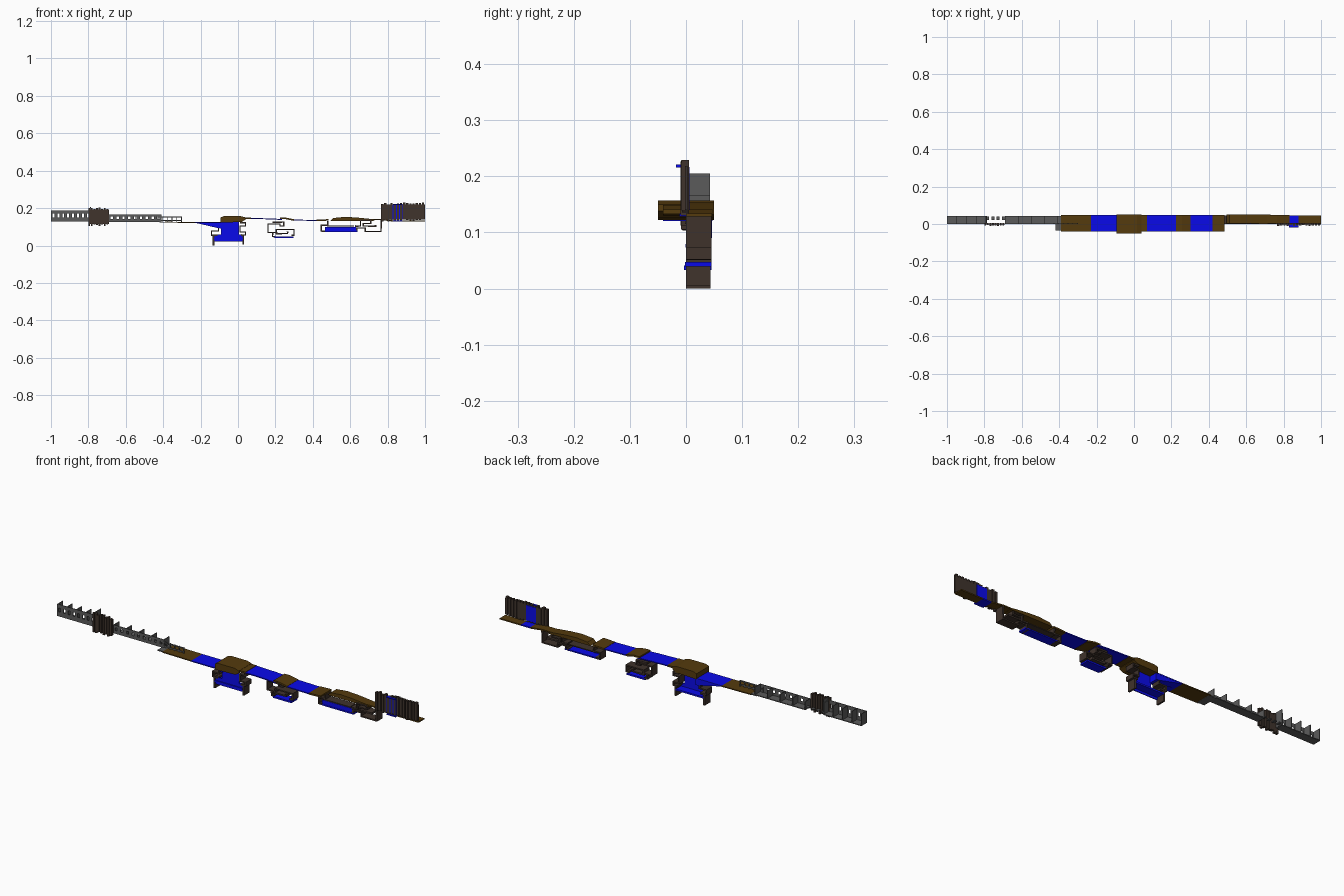
import bpy, bmesh, random

random.seed(4)


def material(name, r, g, b):
    m = bpy.data.materials.new(name)
    m.diffuse_color = (r, g, b, 1)
    return m


BROWN = material("brown_earth", 0.09, 0.043, 0.004)
DARK = material("dark_stone", 0.05, 0.033, 0.025)
BLUE = material("blue_tile", 0.003, 0.003, 0.82)
GREY = material("grey_metal", 0.105, 0.105, 0.105)


def finish(name, bm, mat):
    bmesh.ops.recalc_face_normals(bm, faces=bm.faces)
    me = bpy.data.meshes.new(name)
    bm.to_mesh(me)
    bm.free()
    me.materials.append(mat)
    ob = bpy.data.objects.new(name, me)
    bpy.context.collection.objects.link(ob)
    return ob


def boxes(name, mat, items):
    """One object from boxes given as (x0, x1, y0, y1, z0, z1)."""
    bm = bmesh.new()
    for x0, x1, y0, y1, z0, z1 in items:
        vs = bmesh.ops.create_cube(bm, size=1)["verts"]
        bmesh.ops.scale(bm, vec=(x1 - x0, y1 - y0, z1 - z0), verts=vs)
        bmesh.ops.translate(bm, vec=((x0 + x1) / 2, (y0 + y1) / 2, (z0 + z1) / 2), verts=vs)
    return finish(name, bm, mat)


def prism(name, mat, profile, y0, y1):
    """Closed x-z profile extruded along y."""
    bm = bmesh.new()
    f = bm.faces.new([bm.verts.new((x, y0, z)) for x, z in profile])
    ext = bmesh.ops.extrude_face_region(bm, geom=[f])["geom"]
    bmesh.ops.translate(bm, vec=(0, y1 - y0, 0),
                        verts=[v for v in ext if isinstance(v, bmesh.types.BMVert)])
    bm.faces.new(f.verts) if not f.is_valid else None
    return finish(name, bm, mat)


def sheet(name, mat, path, y0, y1, thick=0.009):
    """Open x-z path extruded along y into a bent plate."""
    bm = bmesh.new()
    a = [bm.verts.new((x, y0, z)) for x, z in path]
    b = [bm.verts.new((x, y1, z)) for x, z in path]
    for i in range(len(path) - 1):
        bm.faces.new((a[i], a[i + 1], b[i + 1], b[i]))
    ob = finish(name, bm, mat)
    mod = ob.modifiers.new("thickness", "SOLIDIFY")
    mod.thickness, mod.offset = thick, 0
    return ob


def channel(name, x0, x1, z0, z1, bays, fins):
    """Open-topped channel: floor, windowed front wall and cross fins."""
    h, step = z1 - z0, (x1 - x0) / bays
    parts = [(x0, x1, 0, 0.043, z0, z0 + 0.004),
             (x0, x1, 0, 0.003, z0, z0 + h * 0.38),
             (x0, x1, 0, 0.003, z1 - h * 0.3, z1)]
    for i in range(bays + 1):
        x = x0 + i * step
        parts.append((max(x0, x - step * .3), min(x1, x + step * .3), 0, 0.003, z0, z1))
    for i in range(fins + 1):
        x = x0 + i * (x1 - x0 - 0.003) / fins
        parts.append((x, x + 0.003, 0, 0.043, z0, z1))
    boxes(name, GREY, parts)


def slats(name, x0, x1, z0, z1, count):
    """Row of uneven upright slats in front of a thin panel."""
    step = (x1 - x0) / count
    parts = [(x0, x1, -0.002, 0.003, z0 + 0.012, z1 - 0.012)]
    for i in range(count):
        x = x0 + i * step
        parts.append((x, x + step * 0.7, -0.006 - random.random() * 0.004, 0.005,
                      z0 + random.random() * 0.012, z1 - random.random() * 0.012))
    boxes(name, DARK, parts)


# Grey walkway channels on the left
channel("left_channel", -1.0, -0.79, 0.128, 0.188, 8, 4)
channel("inner_channel", -0.69, -0.41, 0.125, 0.167, 9, 4)
boxes("channel_ties", GREY, [(-0.79 + 0.028 * i, -0.775 + 0.028 * i, 0.022, 0.04, 0.135, 0.14)
                             for i in range(4)] + [(-0.79, -0.787, 0, 0.043, 0.13, 0.205)])
fence = [(-0.43, -0.3, 0, 0.003, 0.150, 0.156), (-0.43, -0.3, 0, 0.003, 0.130, 0.137)]
for k in range(6):
    fence.append((-0.43 + 0.0252 * k, -0.426 + 0.0252 * k, 0, 0.006, 0.125, 0.156))
boxes("fence", GREY, fence)
boxes("step_plate", GREY, [(-0.42, -0.38, -0.035, 0.043, 0.122, 0.127)])

# Dark slatted panels
slats("left_slats", -0.8, -0.69, 0.103, 0.205, 8)
slats("right_slats", 0.765, 1.0, 0.128, 0.23, 14)
boxes("right_blue_panel", BLUE, [(0.825, 0.88, -0.0075, 0.0065, 0.14, 0.217),
                                 (0.83, 0.88, -0.018, -0.006, 0.216, 0.221)])

# Wide deck through the middle, then narrow ledge to the right end
W0, W1 = -0.041, 0.047
sheet("deck_left", BROWN, [(-0.39, 0.125), (-0.23, 0.123)], -0.04, W1, 0.005)
sheet("deck_blue_left", BLUE, [(-0.23, 0.123), (-0.09, 0.123)], W0, W1, 0.005)
prism("ramp_skirt", BLUE, [(-0.24, 0.124), (-0.085, 0.124), (-0.085, 0.09), (-0.115, 0.095)], 0.0, 0.046)
prism("centre_cap", BROWN, [(-0.093, 0.122), (-0.093, 0.15), (-0.075, 0.157), (0.015, 0.157),
                            (0.04, 0.15), (0.04, 0.138), (0.02, 0.126)], -0.05, 0.05)
sheet("deck_step", BROWN, [(0.035, 0.145), (0.07, 0.145)], W0, W1, 0.008)
sheet("deck_blue_mid", BLUE, [(0.07, 0.145), (0.18, 0.142), (0.235, 0.139)], W0, W1, 0.005)
sheet("deck_brown_mid", BROWN, [(0.225, 0.145), (0.255, 0.145), (0.3, 0.136)], W0, W1, 0.008)
sheet("deck_blue_right", BLUE, [(0.3, 0.136), (0.42, 0.134)], W0, W1, 0.005)
sheet("deck_brown_right", BROWN, [(0.42, 0.134), (0.485, 0.137)], W0, W1, 0.008)
prism("mound", BROWN, [(0.495, 0.132), (0.51, 0.147), (0.57, 0.153), (0.63, 0.150),
                       (0.71, 0.142), (0.73, 0.132), (0.6, 0.132)], 0.002, 0.05)
sheet("ledge", BROWN, [(0.71, 0.139), (0.765, 0.139), (0.83, 0.131)], 0.003, 0.047, 0.006)
sheet("ledge_blue", BLUE, [(0.83, 0.131), (0.88, 0.131)], -0.012, 0.045, 0.006)
sheet("ledge_end", BROWN, [(0.88, 0.131), (0.999, 0.131)], 0.0, 0.045, 0.006)

# Hanging room under the centre cap
Y0, Y1 = 0.0, 0.045
boxes("centre_blue_wall", BLUE, [(-0.09, 0.005, 0.001, 0.005, 0.03, 0.125),
                                 (-0.13, 0.028, 0.001, 0.005, 0.024, 0.058)])
sheet("centre_left_shell", DARK, [(-0.09, 0.124), (-0.09, 0.105), (-0.105, 0.105), (-0.105, 0.078),
                                  (-0.142, 0.078), (-0.142, 0.055), (-0.11, 0.055)], Y0, Y1)
sheet("centre_right_shell", DARK, [(0.01, 0.122), (0.04, 0.122), (0.04, 0.105), (0.01, 0.105),
                                   (0.01, 0.072), (0.04, 0.072), (0.04, 0.056), (0.015, 0.056)], Y0, Y1)
boxes("centre_end_posts", DARK, [(-0.135, -0.126, Y0, 0.044, 0.0, 0.06),
                                 (0.024, 0.033, Y0, 0.044, 0.005, 0.06)])
sheet("centre_blue_floor", BLUE, [(-0.128, 0.037), (0.026, 0.037)], -0.004, Y1, 0.008)
boxes("centre_blue_skirt", BLUE, [(-0.126, 0.024, 0.001, 0.005, 0.022, 0.036)])

# Winding room under the middle deck
sheet("middle_shell_upper", DARK, [(0.185, 0.125), (0.245, 0.125), (0.245, 0.105), (0.225, 0.105),
                                   (0.225, 0.115), (0.16, 0.115), (0.16, 0.07), (0.205, 0.07),
                                   (0.205, 0.085), (0.3, 0.085), (0.3, 0.055), (0.285, 0.055)], Y0, Y1)
sheet("middle_shell_lower", DARK, [(0.185, 0.07), (0.185, 0.048), (0.2, 0.048)], Y0, Y1)
boxes("middle_blue_base", BLUE, [(0.195, 0.297, -0.002, Y1, 0.039, 0.047)])
sheet("middle_inner_shelf", DARK, [(0.2, 0.064), (0.265, 0.064), (0.265, 0.074)], Y0, Y1)

# Right-hand room with blue floor and winding exit
sheet("right_entry_shell", DARK, [(0.48, 0.132), (0.48, 0.108), (0.445, 0.108), (0.445, 0.077),
                                  (0.47, 0.077)], Y0, Y1)
boxes("right_blue_floor", BLUE, [(0.465, 0.64, -0.001, Y1, 0.073, 0.079),
                                 (0.465, 0.63, 0.001, 0.005, 0.075, 0.1)])
sheet("right_room_roof", DARK, [(0.475, 0.104), (0.62, 0.104)], Y0, Y1, 0.005)
sheet("right_exit_floor", DARK, [(0.62, 0.077), (0.635, 0.077), (0.635, 0.093), (0.68, 0.093),
                                 (0.68, 0.075), (0.765, 0.075), (0.765, 0.138)], Y0, Y1)
sheet("right_exit_inner", DARK, [(0.625, 0.104), (0.655, 0.104), (0.655, 0.135), (0.71, 0.135),
                                 (0.71, 0.118), (0.67, 0.118), (0.67, 0.104), (0.74, 0.104)], Y0, Y1)
